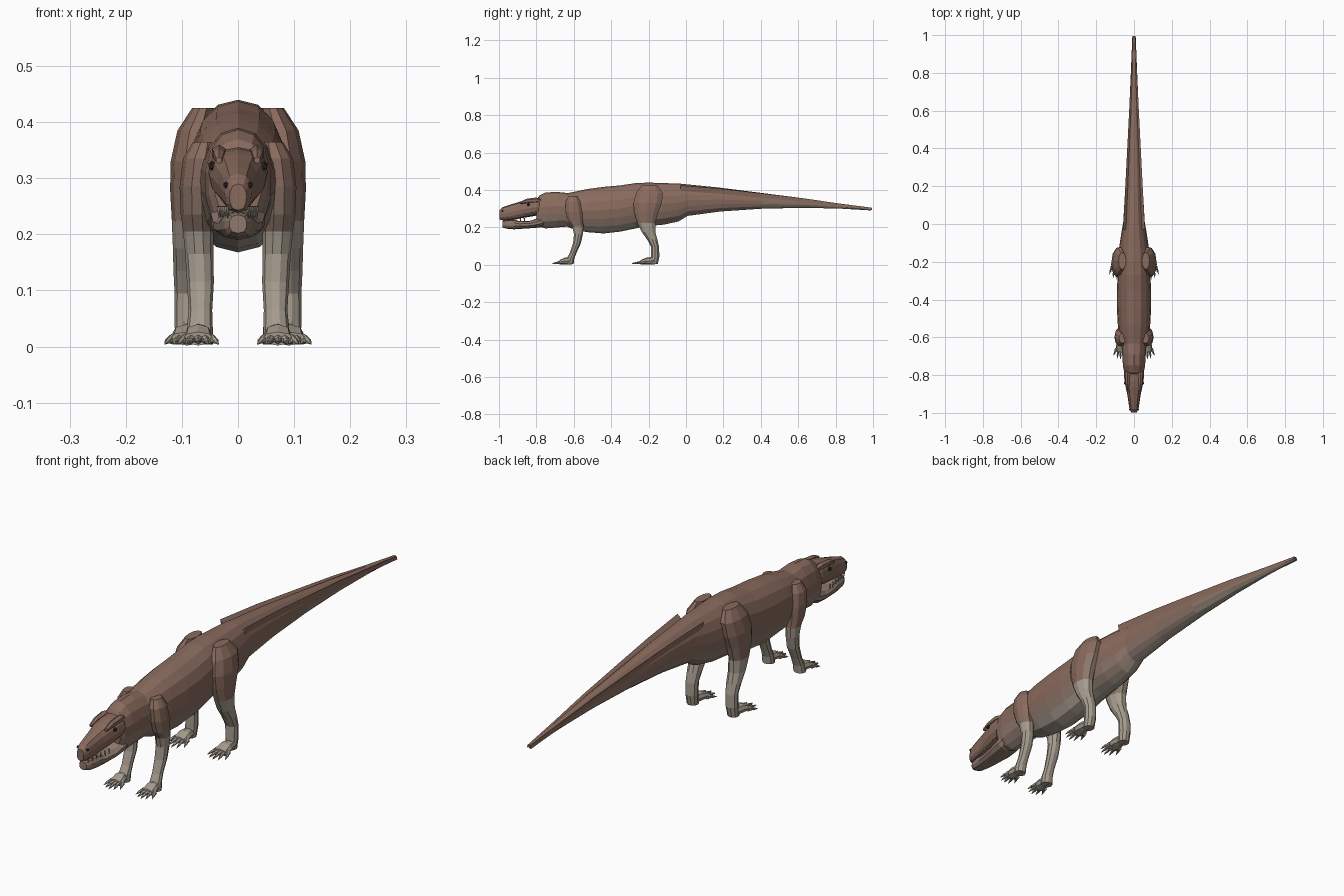
import bpy, bmesh
from math import sin, cos, pi
from mathutils import Vector


def mat(name, rgb):
    m = bpy.data.materials.new(name)
    m.diffuse_color = (*rgb, 1)
    return m


HIDE = mat("brown hide", (0.25, 0.145, 0.11))
FLANK = mat("flank", (0.27, 0.19, 0.15))
PALE = mat("pale skin", (0.38, 0.33, 0.27))
DARK = mat("dark", (0.03, 0.025, 0.02))
MATS = [HIDE, FLANK, PALE, DARK]


def finish(name, bm, tint=None, mirror=False):
    """Make an object; colour by facing and height unless a tint index is given."""
    bmesh.ops.recalc_face_normals(bm, faces=bm.faces)
    for f in bm.faces:
        z = f.calc_center_median().z
        f.material_index = tint if tint is not None else \
            2 if z < 0.215 or f.normal.z < -0.75 else 1 if f.normal.z < -0.15 else 0
    me = bpy.data.meshes.new(name)
    bm.to_mesh(me)
    bm.free()
    for m in MATS:
        me.materials.append(m)
    ob = bpy.data.objects.new(name, me)
    bpy.context.collection.objects.link(ob)
    if mirror:
        ob.modifiers.new("mirror", 'MIRROR')
    return ob


def skin(bm, rings):
    """Bridge rings of points with quads and cap both ends."""
    vs = [[bm.verts.new(p) for p in r] for r in rings]
    n = len(vs[0])
    for a, b in zip(vs, vs[1:]):
        for i in range(n):
            bm.faces.new((a[i], a[(i + 1) % n], b[(i + 1) % n], b[i]))
    bm.faces.new(vs[0])
    bm.faces.new(vs[-1])


def ring_y(y, bot, top, w, n=14, x=0.0, p=0.9):
    """Upright oval ring facing along y."""
    pts = []
    for i in range(n):
        a = 2 * pi * i / n + pi / 2
        c, s = cos(a), sin(a)
        pts.append((x + w * (abs(c) ** p) * (1 if c > 0 else -1), y,
                    (bot + top) / 2 + (top - bot) / 2 * s))
    return pts


def lengthwise(name, sections, n=14, x=0.0, p=0.9, tint=None, mirror=False):
    bm = bmesh.new()
    skin(bm, [ring_y(*s, n=n, x=x, p=p) for s in sections])
    return finish(name, bm, tint, mirror)


def leg(name, sections, n=10):
    """Stack of horizontal ovals: x, y, z, x radius, y radius."""
    bm = bmesh.new()
    skin(bm, [[(x + rx * cos(2 * pi * i / n), y + ry * sin(2 * pi * i / n), z)
               for i in range(n)] for x, y, z, rx, ry in sections])
    return finish(name, bm, mirror=True)


# trunk and tail
lengthwise("body_and_tail", [
    (-0.72, 0.22, 0.375, 0.052), (-0.65, 0.21, 0.38, 0.066),
    (-0.60, 0.19, 0.39, 0.080), (-0.53, 0.175, 0.405, 0.086),
    (-0.44, 0.168, 0.417, 0.091), (-0.35, 0.178, 0.425, 0.091),
    (-0.27, 0.195, 0.437, 0.086), (-0.20, 0.208, 0.44, 0.084),
    (-0.12, 0.215, 0.437, 0.078), (-0.04, 0.232, 0.435, 0.066),
    (0.01, 0.262, 0.43, 0.057), (0.18, 0.285, 0.413, 0.047),
    (0.40, 0.30, 0.385, 0.035), (0.62, 0.305, 0.357, 0.024),
    (0.82, 0.301, 0.328, 0.014), (0.99, 0.291, 0.306, 0.006)], n=16)

# thick neck with a loose fold behind the skull
lengthwise("neck", [
    (-0.80, 0.225, 0.345, 0.042), (-0.785, 0.205, 0.37, 0.053),
    (-0.75, 0.195, 0.387, 0.060), (-0.69, 0.20, 0.390, 0.064),
    (-0.63, 0.205, 0.384, 0.068), (-0.60, 0.22, 0.37, 0.06)])

# upper skull and snout
lengthwise("skull", [
    (-0.998, 0.243, 0.290, 0.015), (-0.98, 0.238, 0.308, 0.024),
    (-0.94, 0.240, 0.322, 0.030), (-0.90, 0.246, 0.334, 0.036),
    (-0.865, 0.252, 0.345, 0.044), (-0.83, 0.258, 0.352, 0.051),
    (-0.79, 0.265, 0.355, 0.053), (-0.77, 0.27, 0.345, 0.045)],
    n=12, p=0.7, tint=0)

# lower jaw
lengthwise("lower_jaw", [
    (-0.982, 0.202, 0.235, 0.016), (-0.965, 0.194, 0.240, 0.025),
    (-0.92, 0.190, 0.242, 0.032), (-0.89, 0.192, 0.234, 0.037),
    (-0.83, 0.196, 0.236, 0.046), (-0.78, 0.20, 0.255, 0.050),
    (-0.76, 0.21, 0.26, 0.045)], n=10, p=0.7, tint=1)

# brow ridges, eyes and nostrils
lengthwise("brow_ridge", [
    (-0.885, 0.326, 0.338, 0.006), (-0.85, 0.328, 0.354, 0.011),
    (-0.80, 0.330, 0.360, 0.014), (-0.775, 0.335, 0.352, 0.008)],
    n=6, x=0.034, tint=0, mirror=True)
for name, loc, r in (("eye", (0.045, -0.843, 0.322), 0.009),
                     ("nostril", (0.021, -0.982, 0.288), 0.006)):
    bm = bmesh.new()
    bmesh.ops.create_icosphere(bm, subdivisions=1, radius=r)
    bmesh.ops.translate(bm, vec=loc, verts=bm.verts)
    finish(name, bm, 3, True)


def spike(bm, base, tip, r, n=5, flat=1.0):
    """Small cone from base to tip."""
    d = Vector(tip) - Vector(base)
    res = bmesh.ops.create_cone(bm, cap_ends=True, segments=n, radius1=r,
                                radius2=r * 0.1, depth=d.length)
    q = d.to_track_quat('Z', 'Y')
    for v in res["verts"]:
        v.co = q @ v.co + (Vector(base) + Vector(tip)) / 2
        v.co.z = max(v.co.z, 0.002)


# teeth
bm = bmesh.new()
for i in range(6):
    y, x = -0.975 + i * 0.022, 0.018 + i * 0.0032
    spike(bm, (x, y, 0.25), (x, y + 0.003, 0.228), 0.004, 4)
finish("teeth", bm, 2, True)

# twin keels running along the tail
bm = bmesh.new()
rows = []
for y, x, z, h in ((-0.03, 0.046, 0.403, 0.022), (0.18, 0.036, 0.388, 0.020),
                   (0.40, 0.027, 0.367, 0.016), (0.62, 0.018, 0.345, 0.012),
                   (0.82, 0.010, 0.320, 0.008), (0.995, 0.003, 0.300, 0.005)):
    rows.append([(x - 0.006, y, z + 0.004), (x + h * 0.55, y, z + h), (x + 0.006, y, z - 0.008)])
skin(bm, rows)
finish("tail_keels", bm, 0, True)

# front legs
leg("front_leg", [
    (0.060, -0.605, 0.365, 0.020, 0.026), (0.068, -0.605, 0.335, 0.030, 0.042),
    (0.073, -0.600, 0.285, 0.031, 0.047), (0.073, -0.590, 0.235, 0.029, 0.040),
    (0.071, -0.578, 0.205, 0.027, 0.032), (0.069, -0.575, 0.165, 0.025, 0.025),
    (0.067, -0.583, 0.115, 0.024, 0.022), (0.067, -0.603, 0.065, 0.021, 0.019),
    (0.068, -0.617, 0.035, 0.023, 0.021), (0.069, -0.622, 0.004, 0.024, 0.022)])

# hind legs
leg("hind_leg", [
    (0.062, -0.195, 0.425, 0.020, 0.045), (0.076, -0.195, 0.385, 0.032, 0.075),
    (0.084, -0.205, 0.330, 0.036, 0.080), (0.086, -0.213, 0.280, 0.035, 0.067),
    (0.086, -0.212, 0.225, 0.032, 0.050), (0.086, -0.200, 0.175, 0.030, 0.038),
    (0.087, -0.180, 0.135, 0.028, 0.029), (0.088, -0.165, 0.095, 0.025, 0.022),
    (0.089, -0.165, 0.045, 0.024, 0.024), (0.090, -0.172, 0.004, 0.022, 0.022)])


# feet: a low paw, five splayed toes and claws
def foot(name, x, heel, length, width):
    bm = bmesh.new()
    skin(bm, [ring_y(heel, 0.003, 0.042, width * 0.6, 8, x),
              ring_y(heel - length * 0.35, 0.003, 0.040, width * 0.85, 8, x),
              ring_y(heel - length * 0.62, 0.002, 0.026, width * 0.95, 8, x)])
    for k in range(5):
        t = k / 2 - 1
        reach = length * (1 - 0.22 * t * t)
        a = Vector((x + t * width * 0.75, heel - length * 0.5, 0.014))
        b = Vector((x + t * width * 1.12, heel - reach * 0.88, 0.010))
        spike(bm, a, b + (b - a) * 0.3, 0.0105, 6)
        spike(bm, b - (b - a) * 0.2, b + Vector((t * 0.004, -length * 0.14, -0.006)), 0.006, 5)
    finish(name, bm, 2, True)


foot("front_foot", 0.071, -0.61, 0.105, 0.029)
foot("hind_foot", 0.091, -0.165, 0.125, 0.032)
